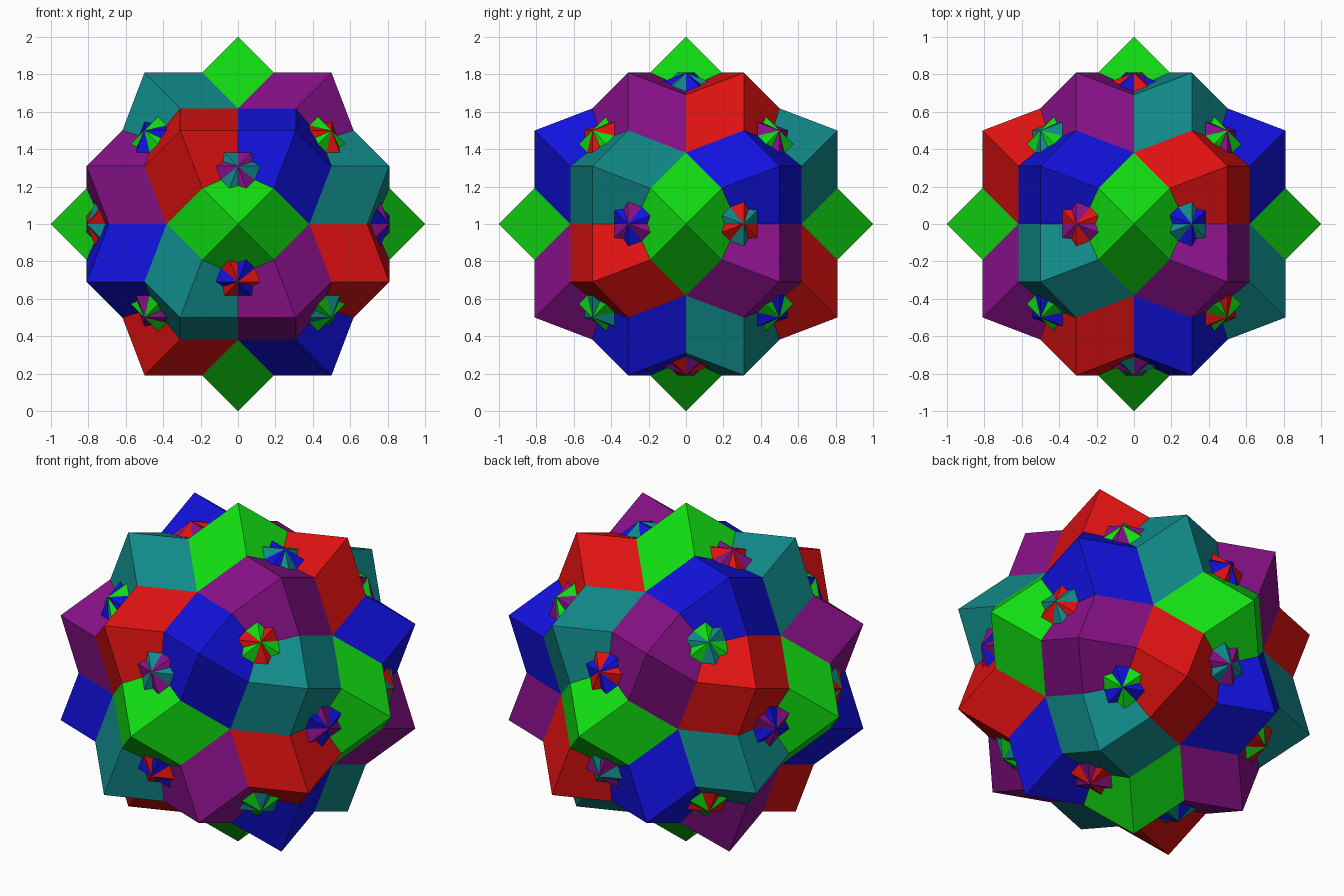
import bpy
import bmesh
import math
from itertools import combinations, product
from mathutils import Vector

cube = bpy.data.objects.get("Cube")
if cube:
    bpy.data.objects.remove(cube, do_unlink=True)

CENTRE = Vector((0, 0, 1))
PHI = (1 + math.sqrt(5)) / 2
A, B, C = 0.5, 0.5 / PHI, 0.5 * PHI

STRONG, MEDIUM, FAINT = 0.723, 0.246, 0.0056
COLOURS = {
    "green": (FAINT, STRONG, FAINT),
    "red": (STRONG, FAINT, FAINT),
    "blue": (FAINT, FAINT, STRONG),
    "purple": (MEDIUM, FAINT, MEDIUM),
    "teal": (FAINT, MEDIUM, MEDIUM),
}


def make_material(name, rgb):
    mat = bpy.data.materials.new(name)
    mat.use_nodes = True
    mat.diffuse_color = (*rgb, 1)
    bsdf = mat.node_tree.nodes["Principled BSDF"]
    bsdf.inputs["Base Color"].default_value = (*rgb, 1)
    bsdf.inputs["Roughness"].default_value = 0.8
    return mat


def rhombic_dodecahedron(colour, axes):
    """Twelve rhombi, one bridging each pair of neighbouring axis tips."""
    bm = bmesh.new()
    for i, j in combinations(range(3), 2):
        c = axes[3 - i - j]
        for si, sj in product((1, -1), repeat=2):
            a, b = axes[i] * si, axes[j] * sj
            corners = (a, (a + b + c) / 2, b, (a + b - c) / 2)
            bm.faces.new([bm.verts.new(p + CENTRE) for p in corners])
    bmesh.ops.remove_doubles(bm, verts=bm.verts[:], dist=1e-4)
    bmesh.ops.recalc_face_normals(bm, faces=bm.faces[:])
    name = colour + "_rhombic_dodecahedron"
    mesh = bpy.data.meshes.new(name)
    bm.to_mesh(mesh)
    bm.free()
    mesh.materials.append(make_material(colour, COLOURS[colour]))
    bpy.context.collection.objects.link(bpy.data.objects.new(name, mesh))


# Upright solid, its tips on the main axes
rhombic_dodecahedron("green", [Vector((1, 0, 0)), Vector((0, 1, 0)), Vector((0, 0, 1))])

# Four tilted solids, mirrored copies of one tilted set of axes
tilted = [(A, B, C), (B, C, -A), (-C, A, B)]
for colour, sx, sy in (("red", 1, 1), ("blue", -1, 1), ("purple", 1, -1), ("teal", -1, -1)):
    rhombic_dodecahedron(colour, [Vector((x * sx, y * sy, z)) for x, y, z in tilted])
